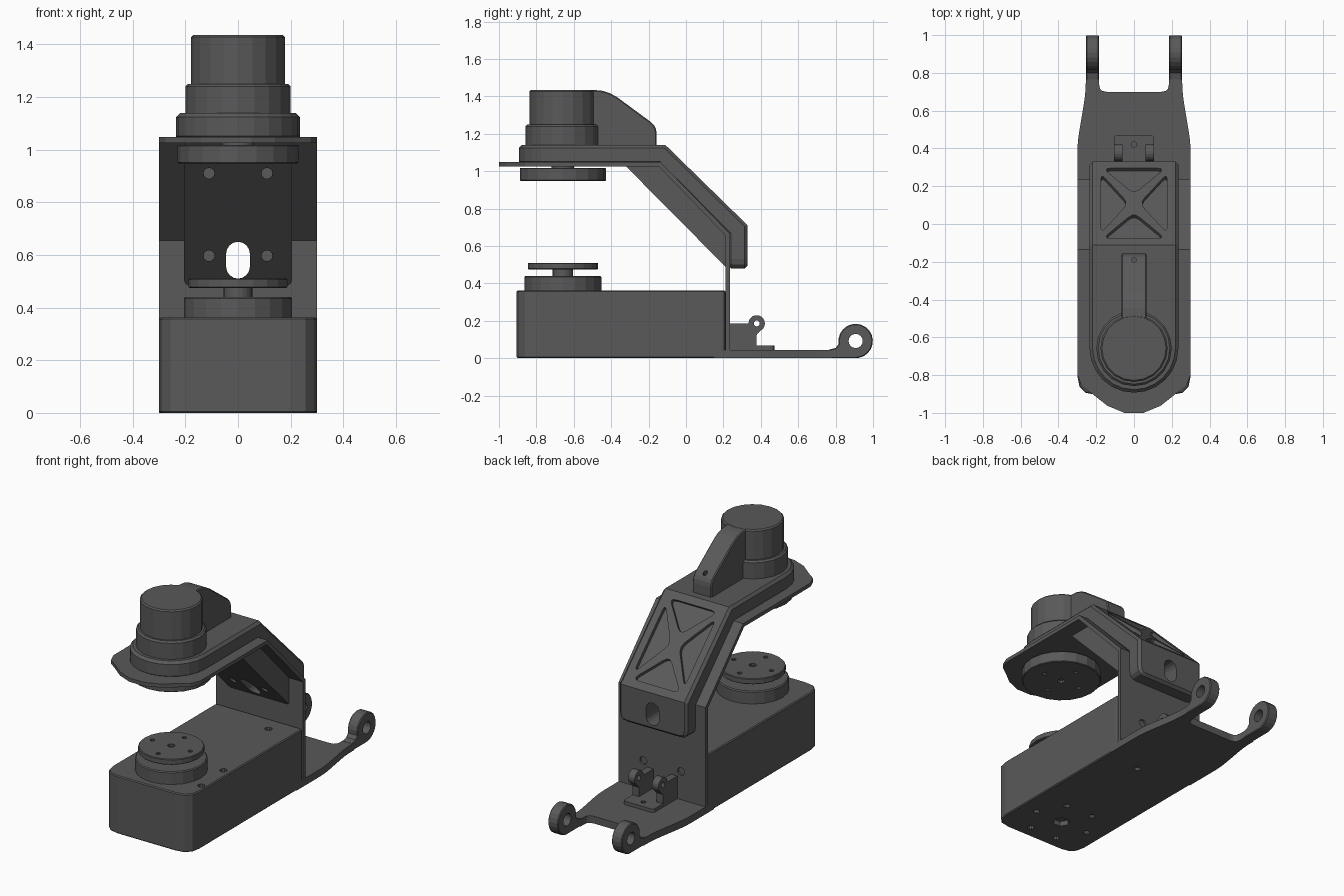
import bpy, bmesh, math
from mathutils import Matrix, Vector

if "Cube" in bpy.data.objects:
    bpy.data.objects.remove(bpy.data.objects["Cube"])

CY = -0.658   # y of the two facing turntables
dark = bpy.data.materials.new("dark_grey")
dark.diffuse_color = (.1, .1, .1, 1)
dark.use_nodes = True
dark.node_tree.nodes["Principled BSDF"].inputs["Base Color"].default_value = dark.diffuse_color


def finish(name, bm):
    bmesh.ops.recalc_face_normals(bm, faces=bm.faces)
    me = bpy.data.meshes.new(name)
    bm.to_mesh(me)
    bm.free()
    me.materials.append(dark)
    ob = bpy.data.objects.new(name, me)
    bpy.context.collection.objects.link(ob)
    return ob


def add_prism(bm, pts, axis, a, b, mat=None):
    place = {'x': lambda p, h: (h, p[0], p[1]),
             'y': lambda p, h: (p[0], h, p[1]),
             'z': lambda p, h: (p[0], p[1], h)}[axis]
    rings = [[bm.verts.new(place(p, h)) for p in pts] for h in (a, b)]
    bm.faces.new(rings[0])
    bm.faces.new(rings[1][::-1])
    n = len(pts)
    for i in range(n):
        j = (i + 1) % n
        bm.faces.new((rings[0][i], rings[1][i], rings[1][j], rings[0][j]))
    if mat:
        bmesh.ops.transform(bm, matrix=mat, verts=rings[0] + rings[1])


def prisms(name, *specs):
    bm = bmesh.new()
    for s in specs:
        add_prism(bm, *s)
    return finish(name, bm)


def arc(cx, cy, r, a0, a1, n):
    return [(cx + r * math.cos(math.radians(a0 + (a1 - a0) * i / n)),
             cy + r * math.sin(math.radians(a0 + (a1 - a0) * i / n))) for i in range(n + 1)]


def circle(cx, cy, r, n=20):
    return arc(cx, cy, r, 0, 360, n)[:-1]


def rounded(pts, radii, n=3):
    out = []
    for i, p in enumerate(pts):
        r = radii[i] if isinstance(radii, (list, tuple)) else radii
        p = Vector(p)
        if r == 0:
            out.append(p)
            continue
        a = (Vector(pts[i - 1]) - p).normalized() * r
        b = (Vector(pts[(i + 1) % len(pts)]) - p).normalized() * r
        for k in range(n + 1):
            t = k / n
            out.append(p + a * (1 - t) ** 2 + b * t ** 2)
    return out


def apply(ob, kind, **kw):
    m = ob.modifiers.new(kind, kind)
    for k, v in kw.items():
        setattr(m, k, v)
    dg = bpy.context.evaluated_depsgraph_get()
    me = bpy.data.meshes.new_from_object(ob.evaluated_get(dg))
    ob.modifiers.clear()
    ob.data = me


def boolean(ob, cutter, op='DIFFERENCE', keep=False):
    apply(ob, 'BOOLEAN', object=cutter, operation=op, solver='EXACT')
    if not keep:
        bpy.data.objects.remove(cutter)
    return ob


def bevel(ob, w, angle=50):
    bm = bmesh.new()
    bm.from_mesh(ob.data)
    bmesh.ops.remove_doubles(bm, verts=bm.verts, dist=0.0005)
    bmesh.ops.dissolve_limit(bm, angle_limit=0.02, verts=bm.verts, edges=bm.edges)
    bm.to_mesh(ob.data)
    bm.free()
    apply(ob, 'BEVEL', width=w, segments=1, limit_method='ANGLE', angle_limit=math.radians(angle))
    return ob


def disc(name, r, z0, z1, bev=0.01):
    ob = prisms(name, (circle(0, CY, r), 'z', z0, z1))
    return bevel(ob, bev) if bev else ob


# Base housing with screw recesses above and below
base = prisms("base_housing", (rounded([(-.3, -.905), (.3, -.905), (.3, .21), (-.3, .21)],
                                       [.1, .1, .02, .02]), 'z', 0, .362))
bevel(base, .006)
holes = [(circle(x, y, .022, 10), 'z', .335, .4) for x, y in ((.265, -.74), (.25, -.5), (.14, .1))]
holes += [(circle(.19 * math.cos(a), CY + .19 * math.sin(a), .02, 10), 'z', -.1, .02)
          for a in [math.pi / 3 * i for i in range(6)]]
holes += [(circle(0, CY, .05, 6), 'z', -.1, .03), (circle(.06, .1, .022, 10), 'z', -.1, .02)]
boolean(base, prisms("cut", *holes))

# Lower turntable
disc("lower_turntable_ring", .206, .355, .44, .006)
disc("lower_turntable_shaft", .055, .43, .48, 0)
lower = disc("lower_turntable_disc", .188, .475, .51, .004)

# Upper turntable hanging under the arm
disc("upper_turntable_shaft", .06, 1.0, 1.03, 0)
upper = disc("upper_turntable_disc", .23, .948, 1.018, .004)
for ob, z in ((lower, .51), (upper, .948)):
    spots = [(0, 0, .022), (-.13, 0, .014), (.13, 0, .014), (0, -.13, .014), (0, .13, .014)]
    boolean(ob, prisms("cut", *[(circle(x, CY + y, r, 10), 'z', z - .015, z + .015)
                                for x, y, r in spots]))

# Tail plate with fork slot
tail = [(-.3, .15), (.3, .15), (.3, .43), (.255, .7), (.255, .78), (.185, .78), (.185, .7),
        (-.185, .7), (-.185, .78), (-.255, .78), (-.255, .7), (-.3, .43)]
prisms("tail_plate", (rounded(tail, [0, 0, .06, .06, 0, 0, .04, .04, 0, 0, .06, .06]), 'z', 0, .045))

# Fork ears with bores
ear = [(.76, 0), (.91, 0)] + arc(.907, .092, .092, -80, 190, 16) + [(.80, .055), (.76, .045)]
ears = prisms("fork_ears", *[(ear, 'x', a, a + .07) for a in (-.255, .185)])
bevel(ears, .005)
boolean(ears, prisms("cut", (circle(.907, .092, .038, 16), 'x', -.5, .5)))

# Small hinge bracket
foot = prisms("hinge_foot", (rounded([(-.105, .23), (.105, .23), (.105, .472), (-.105, .472)],
                                     [0, 0, .02, .02]), 'z', .04, .067))
boolean(foot, prisms("cut", (circle(0, .42, .015, 10), 'z', .05, .1)))
lug = [(.235, .05), (.378, .05), (.378, .125)] + arc(.378, .186, .044, -60, 180, 12) + [(.235, .186)]
lugs = prisms("hinge_lugs", *[(lug, 'x', a, a + .045) for a in (-.105, .06)])
boolean(lugs, prisms("cut", (circle(.378, .186, .016, 12), 'x', -.2, .2)))

# Bent sheet frame: back wall, slope and rounded top flange
sheet = prisms("bent_sheet_frame", ([(-1.1, 1.025), (-.145, 1.025), (.212, .655), (.212, .045),
                                     (.235, .045), (.235, .665), (-.135, 1.048), (-1.1, 1.048)],
                                    'x', -.3, .3))
half = [(.05, -1), (.14, -.963), (.22, -.9), (.275, -.86), (.3, -.8)]
nose = [(-x, y) for x, y in half[::-1]] + half
boolean(sheet, prisms("cut", ([(-.3, .5)] + nose + [(.3, .5)], 'z', -.5, 2)), 'INTERSECT')

# Arm shell over the sheet
shell = prisms("arm_shell", ([(-1, 1.035), (-.145, 1.035), (.225, .66), (.225, .48), (.33, .48),
                              (.33, .71), (-.11, 1.14), (-1, 1.14)], 'x', -.4, .4))
boolean(shell, prisms("cut", ([(-.235, .5)] + arc(0, CY, .235, 180, 360, 12) + [(.235, .5)],
                              'z', 0, 2)), 'INTERSECT')
corner = rounded([(-.235, .48), (.235, .48), (.235, 2), (-.235, 2)], [.05, .05, 0, 0])
boolean(shell, prisms("cut", (corner, 'y', -2, 2)), 'INTERSECT')
bevel(shell, .016, 60)

# Cross-braced pockets on the slope
slope = Matrix.Translation((0, .11, .925)) @ Matrix.Rotation(-math.atan2(.43, .44), 4, 'X')
pockets = []
for s in (-1, 1):
    for tri in ([(-.165, .26 * s), (.165, .26 * s), (0, .07 * s)],
                [(.175 * s, -.22), (.175 * s, .22), (.03 * s, 0)]):
        pockets.append((rounded(tri, .045), 'z', -.022, .1, slope))
boolean(shell, prisms("cut", *pockets))

# Wedge-shaped gusset under the slope, with screw recesses
gusset = prisms("inner_gusset", ([(-.325, 1.03), (-.14, 1.03), (.22, .66), (.22, .48)],
                                 'x', -.205, .205))
corner = rounded([(-.205, .475), (.205, .475), (.205, 2), (-.205, 2)], [.04, .04, 0, 0])
boolean(gusset, prisms("cut", (corner, 'y', -2, 2)), 'INTERSECT')
boolean(gusset, prisms("cut", *[(circle(x, z, .021, 12), 'y', y - .15, y + .03)
                                for x in (-.11, .11) for y, z in ((-.19, .91), (.12, .597))]))

# Oval cable passage through gusset, sheet and shell
oval = arc(0, .605, .045, 0, 180, 8) + arc(0, .555, .045, 180, 360, 8)
passage = prisms("passage_cutter", (oval, 'y', -.4, .6))
passage.hide_render = True
for ob in (gusset, sheet, shell):
    boolean(ob, passage, keep=True)
bpy.data.objects.remove(passage)
boolean(sheet, prisms("cut", *[(circle(x, .22, .025, 12), 'y', .222, .3) for x in (-.13, .13)]))

# Motor housing: stepped drum and rear fin
disc("motor_collar", .2, 1.13, 1.25, .01)
disc("motor_drum", .178, 1.24, 1.435, .008)
fin = prisms("motor_fin", (rounded([(-.6, 1.13), (-.157, 1.13), (-.157, 1.24), (-.42, 1.434),
                                    (-.6, 1.434)], [0, 0, .04, .07, 0]), 'x', -.066, .066))
bevel(fin, .006)
boolean(fin, prisms("cut", (circle(0, -.19, .013, 10), 'z', 1.2, 1.4)))
